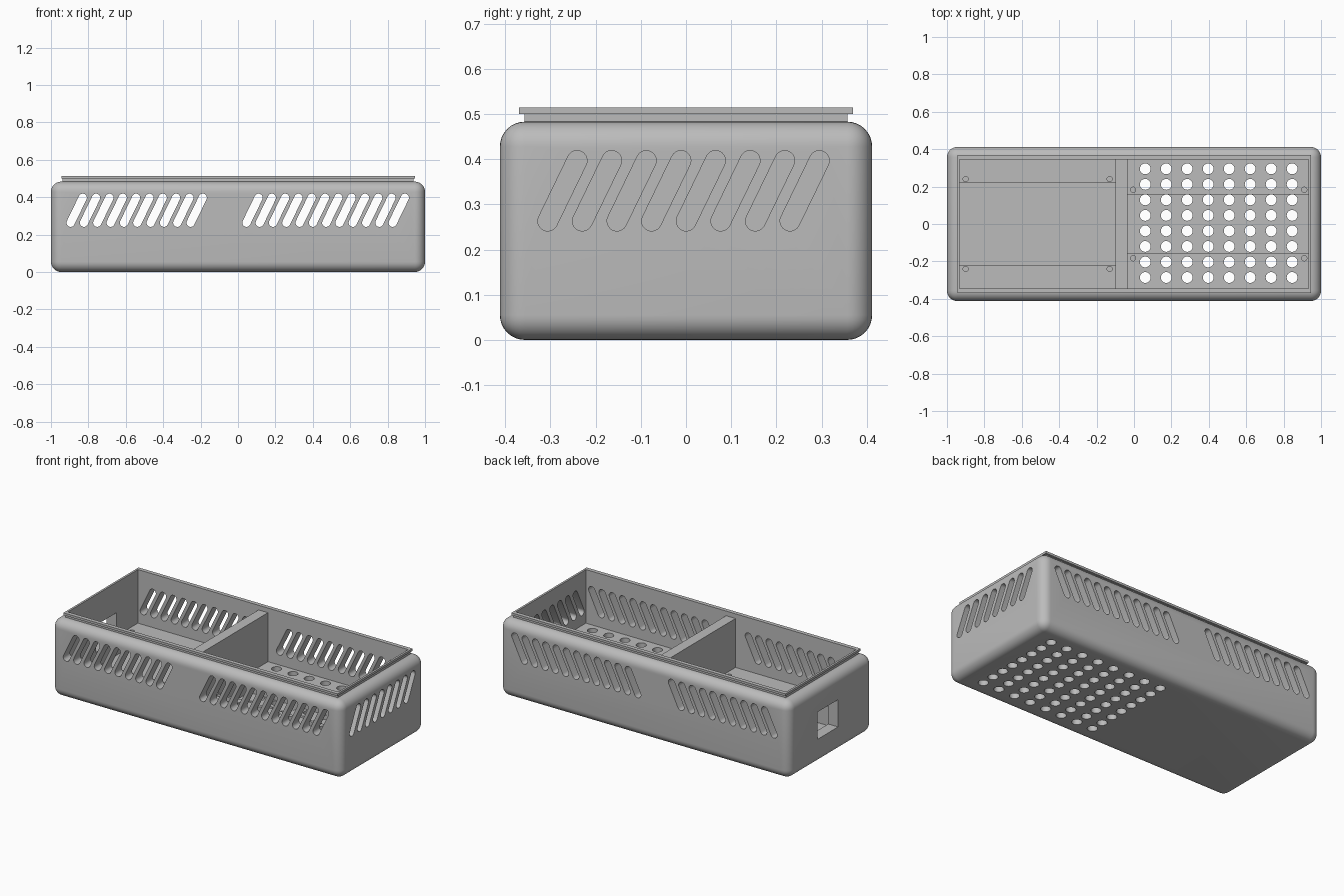
import bpy, bmesh, math
from mathutils import Matrix, Vector

cube = bpy.data.objects.get("Cube")
if cube:
    bpy.data.objects.remove(cube, do_unlink=True)

grey = bpy.data.materials.new("plain grey")
grey.use_nodes = True
colour = (0.5, 0.5, 0.5, 1)
grey.diffuse_color = colour
grey.node_tree.nodes["Principled BSDF"].inputs["Base Color"].default_value = colour

INNER_X, INNER_Y, FLOOR = 0.932, 0.345, 0.06
RAIL_TOP = 0.18


def finish(name, bm):
    bmesh.ops.recalc_face_normals(bm, faces=bm.faces)
    mesh = bpy.data.meshes.new(name)
    bm.to_mesh(mesh)
    bm.free()
    mesh.materials.append(grey)
    obj = bpy.data.objects.new(name, mesh)
    bpy.context.collection.objects.link(obj)
    return obj


def box(name, low, high, bevel=0):
    low, high = Vector(low), Vector(high)
    bm = bmesh.new()
    bmesh.ops.create_cube(bm, size=1, matrix=Matrix.Translation((low + high) / 2)
                          @ Matrix.Diagonal((*(high - low), 1)))
    if bevel:
        bmesh.ops.bevel(bm, geom=bm.edges[:], offset=bevel, segments=8,
                        profile=0.5, affect='EDGES')
    return finish(name, bm)


def pegs(name, points, radius, low, high):
    """Upright cylinders used to drill round holes."""
    bm = bmesh.new()
    for x, y in points:
        bmesh.ops.create_cone(bm, cap_ends=True, segments=24, radius1=radius,
                              radius2=radius, depth=high - low,
                              matrix=Matrix.Translation((x, y, (low + high) / 2)))
    return finish(name, bm)


def slots(name, starts, place, near, far):
    """Slanted capsule prisms; place(u, depth, z) maps them into the model."""
    low, high, r = Vector((0, 0.263)), Vector((0.065, 0.397)), 0.022
    lean = math.atan2(high.y - low.y, high.x - low.x)
    outline = []
    for centre, turn in ((high, -math.pi / 2), (low, math.pi / 2)):
        for i in range(13):
            a = lean + turn + math.pi * i / 12
            outline.append(centre + r * Vector((math.cos(a), math.sin(a))))
    bm = bmesh.new()
    for s in starts:
        ends = [[bm.verts.new(place(s + p.x, d, p.y)) for p in outline]
                for d in (near, far)]
        bm.faces.new(ends[0])
        bm.faces.new(ends[1])
        for i in range(len(outline)):
            j = (i + 1) % len(outline)
            bm.faces.new((ends[0][i], ends[0][j], ends[1][j], ends[1][i]))
    return finish(name, bm)


def cut(targets, cutter):
    cutter.hide_render = True
    for obj in targets:
        mod = obj.modifiers.new("cut", 'BOOLEAN')
        mod.operation, mod.solver, mod.object = 'DIFFERENCE', 'EXACT', cutter
        bpy.context.view_layer.objects.active = obj
        bpy.ops.object.modifier_apply(modifier=mod.name)
    bpy.data.objects.remove(cutter, do_unlink=True)


# Rounded case with its neck and overhanging rim
case = box("case", (-1, -0.412, 0), (1, 0.412, 0.483), 0.055)
neck = box("neck", (-0.938, -0.357, 0.47), (0.938, 0.357, 0.505))
rim = box("rim", (-0.945, -0.37, 0.5), (0.945, 0.37, 0.514))
cut([case, neck, rim], box("cavity", (-INNER_X, -INNER_Y, FLOOR), (INNER_X, INNER_Y, 1)))

# Slanted vents in both long walls and the left end
vents = [-0.895 + 0.0713 * i for i in range(10)] + [0.045 + 0.0711 * i for i in range(12)]
cut([case], slots("long_vents", vents, lambda u, d, z: (u, d, z), -0.5, 0.5))
end_vents = [-0.306 + 0.0766 * i for i in range(8)]
cut([case], slots("end_vents", end_vents, lambda u, d, z: (d, u, z), 0.9, 1.1))

# Socket opening in the right end
cut([case], box("socket", (-1.1, -0.07, 0.155), (-0.9, 0.135, 0.325)))

# Wall between the two bays
box("divider", (-0.1, -INNER_Y - 0.01, FLOOR - 0.01), (-0.035, INNER_Y + 0.01, 0.485))

# Mounting rails along the long walls of each bay
rails = []
for bay, x0, x1, edge in (("right", -INNER_X - 0.01, -0.09, 0.218),
                          ("left", -0.045, INNER_X + 0.01, 0.158)):
    for side, s in (("front", -1), ("back", 1)):
        ys = sorted((s * edge, s * (INNER_Y + 0.01)))
        rails.append(box(f"{bay}_{side}_rail", (x0, ys[0], FLOOR - 0.01), (x1, ys[1], RAIL_TOP)))

# Screw holes in the rails
screws = [(x, s * y) for xs, y in (((-0.9, -0.13), 0.24), ((-0.005, 0.91), 0.183))
          for x in xs for s in (-1, 1)]
cut(rails, pegs("screw_holes", screws, 0.014, 0.1, 0.3))

# Grid of air holes through the floor and rails of the left bay
grid = [(0.06 + 0.1122 * i, -0.286 + 0.083 * j) for i in range(8) for j in range(8)]
cut([case] + rails[2:], pegs("air_holes", grid, 0.029, -0.1, 0.3))

# Smooth rounded edges, keep creases crisp
for obj in bpy.context.collection.objects:
    if obj.type == 'MESH':
        bpy.ops.object.select_all(action='DESELECT')
        obj.select_set(True)
        bpy.context.view_layer.objects.active = obj
        bpy.ops.object.shade_smooth_by_angle(angle=math.radians(30))
